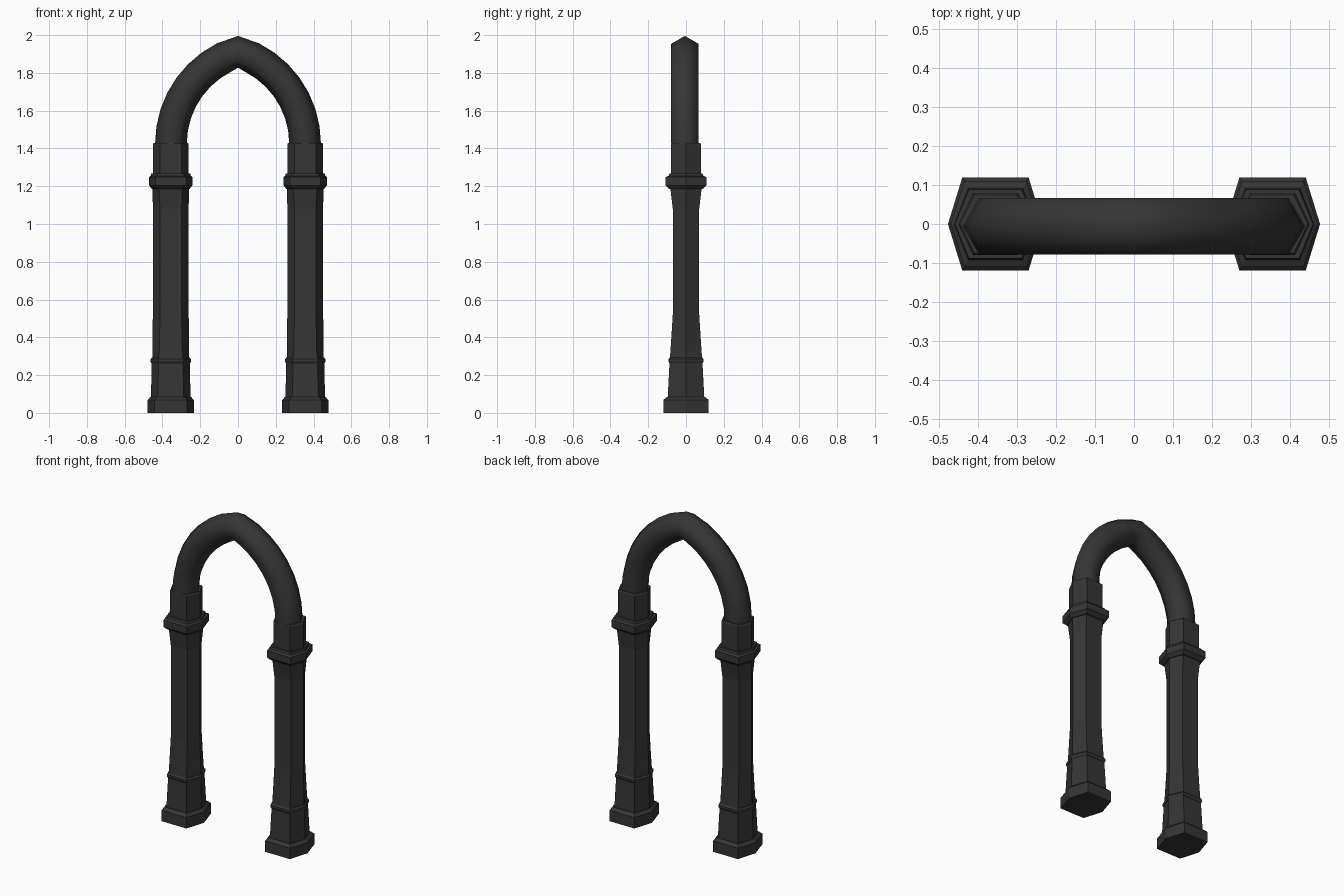
import bpy, bmesh, math
from mathutils import Vector

if "Cube" in bpy.data.objects:
    bpy.data.objects.remove(bpy.data.objects["Cube"])

COL_X = 0.356


def loft(name, rings, smooth):
    """Skin a list of closed rings and cap both ends."""
    bm = bmesh.new()
    loops = [[bm.verts.new(p) for p in r] for r in rings]
    n = len(rings[0])
    for a, b in zip(loops, loops[1:]):
        for i in range(n):
            bm.faces.new((a[i], a[(i + 1) % n], b[(i + 1) % n], b[i]))
    bm.faces.new(loops[0][::-1])
    bm.faces.new(loops[-1])
    bmesh.ops.recalc_face_normals(bm, faces=bm.faces)
    for f in bm.faces:
        f.smooth = smooth and len(f.verts) == 4
    me = bpy.data.meshes.new(name)
    bm.to_mesh(me)
    bm.free()
    ob = bpy.data.objects.new(name, me)
    bpy.context.collection.objects.link(ob)
    return ob


def hex_ring(z, px, cx, y):
    """Hexagon with points along x: half width px, corner x cx, half depth y."""
    pts = [(px, 0), (cx, y), (-cx, y), (-px, 0), (-cx, -y), (cx, -y)]
    return [Vector((COL_X + a, b, z)) for a, b in pts]


# Column parts as (z, point half width, corner half width, half depth)
parts = {
    "column_base": [(0, .122, .085, .120), (.068, .122, .085, .120),
                    (.084, .108, .074, .102)],
    "column_plinth": [(.08, .104, .069, .097), (.268, .102, .064, .087)],
    "plinth_moulding": [(.264, .103, .065, .088), (.272, .107, .068, .093),
                        (.284, .107, .068, .093), (.294, .099, .062, .085)],
    "column_shaft": [(.28, .098, .062, .086), (.36, .097, .060, .080),
                     (.52, .095, .057, .070), (1.08, .095, .057, .070),
                     (1.19, .096, .062, .083)],
    "column_collar": [(1.185, .100, .066, .088), (1.205, .115, .080, .109),
                      (1.248, .115, .080, .109), (1.255, .106, .070, .092),
                      (1.268, .104, .068, .088)],
    "column_capital": [(1.26, .095, .058, .079), (1.422, .095, .058, .079),
                       (1.43, .091, .055, .074)],
}
for name, prof in parts.items():
    ob = loft(name, [hex_ring(*p) for p in prof], False)
    m = ob.modifiers.new("mirror", 'MIRROR')
    m.use_axis[0] = True
    m.use_bisect_axis[0] = False

# Pointed arch: hexagonal tube along two circular arcs meeting at the apex
R, CX, Z0, TUBE = 0.511, -0.156, 1.425, 0.084
SEG = 8
end = math.acos(-CX / R)


def arch_ring(t, side):
    a = end * t
    c = Vector((side * (CX + R * math.cos(a)), -0.006, Z0 + R * math.sin(a)))
    out = Vector((side * math.cos(a), 0, math.sin(a)))
    if t == 1:
        c.x, out = 0, Vector((0, 0, 1))
    return [c + out * TUBE * math.cos(k * math.pi / 3)
            + Vector((0, TUBE * math.sin(k * math.pi / 3), 0)) for k in range(6)]


rings = [arch_ring(i / SEG, 1) for i in range(SEG + 1)]
rings += [arch_ring(i / SEG, -1) for i in range(SEG - 1, -1, -1)]
loft("pointed_arch", rings, True)

# Dark iron colour
mat = bpy.data.materials.new("dark_iron")
mat.diffuse_color = (0.035, 0.035, 0.035, 1)
mat.use_nodes = True
mat.node_tree.nodes["Principled BSDF"].inputs["Base Color"].default_value = mat.diffuse_color
for ob in bpy.data.objects:
    ob.data.materials.append(mat)
